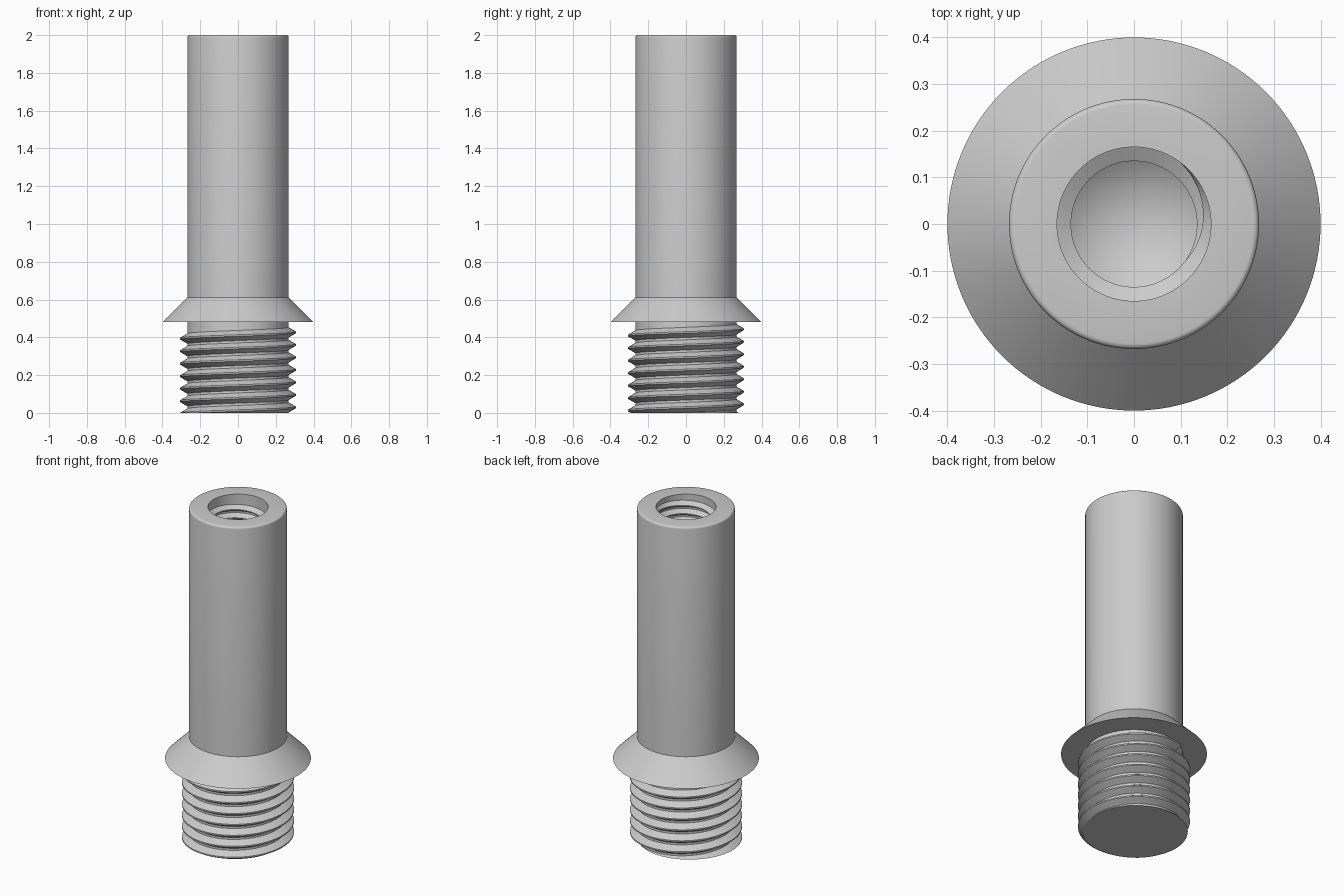
import bpy
import bmesh
import math

if "Cube" in bpy.data.objects:
    bpy.data.objects.remove(bpy.data.objects["Cube"], do_unlink=True)

SEGMENTS = 128
SHAFT_R = 0.268
HOLE_R = 0.165

steel = bpy.data.materials.new("plain grey")
steel.use_nodes = True
grey = (0.6, 0.6, 0.6, 1)
steel.diffuse_color = grey
steel.node_tree.nodes["Principled BSDF"].inputs["Base Color"].default_value = grey


def finish(bm, name):
    bmesh.ops.recalc_face_normals(bm, faces=bm.faces)
    mesh = bpy.data.meshes.new(name)
    bm.to_mesh(mesh)
    bm.free()
    obj = bpy.data.objects.new(name, mesh)
    bpy.context.collection.objects.link(obj)
    mesh.materials.append(steel)
    bpy.ops.object.select_all(action="DESELECT")
    obj.select_set(True)
    bpy.context.view_layer.objects.active = obj
    bpy.ops.object.shade_smooth_by_angle(angle=math.radians(25))
    return obj


def lathe(name, profile, closed=False):
    """Revolve (radius, height) points around the z axis."""
    bm = bmesh.new()
    verts = [bm.verts.new((r, 0, z)) for r, z in profile]
    edges = [bm.edges.new(pair) for pair in zip(verts, verts[1:])]
    if closed:
        edges.append(bm.edges.new((verts[-1], verts[0])))
    bmesh.ops.spin(bm, geom=verts + edges, cent=(0, 0, 0), axis=(0, 0, 1),
                   angle=math.tau, steps=SEGMENTS, use_duplicate=False)
    bmesh.ops.remove_doubles(bm, verts=bm.verts, dist=1e-5)
    return finish(bm, name)


def thread(name, root, crest, half_root, half_crest, pitch, z0, start, end, taper=0):
    """Sweep a trapezoid ridge along a right-handed helix, clipped at the floor."""
    bm = bmesh.new()
    steps = round((end - start) * SEGMENTS)
    embed = root + (0.01 if crest < root else -0.01)
    rings = []
    for i in range(steps + 1):
        turn = start + (end - start) * i / steps
        fade = min(1, (end - turn) / taper) if taper else 1
        tip = root + (crest - root) * fade
        a = turn * math.tau
        z = z0 + turn * pitch
        section = ((embed, -half_root), (root, -half_root), (tip, -half_crest),
                   (tip, half_crest), (root, half_root), (embed, half_root))
        rings.append([bm.verts.new((r * math.cos(a), r * math.sin(a), z + dz))
                      for r, dz in section])
    for low, high in zip(rings, rings[1:]):
        for j in range(len(low)):
            k = (j + 1) % len(low)
            bm.faces.new((low[j], low[k], high[k], high[j]))
    bm.faces.new(rings[0])
    bm.faces.new(rings[-1])
    # Flat cut at the floor
    cut = bmesh.ops.bisect_plane(bm, geom=bm.verts[:] + bm.edges[:] + bm.faces[:],
                                 plane_co=(0, 0, 0), plane_no=(0, 0, -1),
                                 clear_outer=True)
    rim = [e for e in cut["geom_cut"] if isinstance(e, bmesh.types.BMEdge)]
    if rim:
        bmesh.ops.holes_fill(bm, edges=rim, sides=0)
    return finish(bm, name)


# Shaft with rounded top edge and blind drilled hole
bevel = 0.012
rounding = [(SHAFT_R - bevel * (1 - math.cos(t)), 2 - bevel * (1 - math.sin(t)))
            for t in (math.pi / 2 * i / 4 for i in range(5))]
lathe("shaft", [(0, 0), (SHAFT_R, 0)] + rounding +
      [(HOLE_R, 2), (HOLE_R, 1.4), (0, 1.25)])

# Conical collar with a flat underside
lathe("collar", [(0.25, 0.48), (0.4, 0.48), (SHAFT_R, 0.612), (0.25, 0.612)], closed=True)

# Outer thread below the collar
thread("outer_thread", SHAFT_R, 0.307, 0.027, 0.004, 0.0662, 0.029, -1, 6.3)

# Inner thread in the hole
thread("inner_thread", HOLE_R, 0.135, 0.02, 0.003, 0.05, 1.45, 0, 10.15, taper=0.25)
